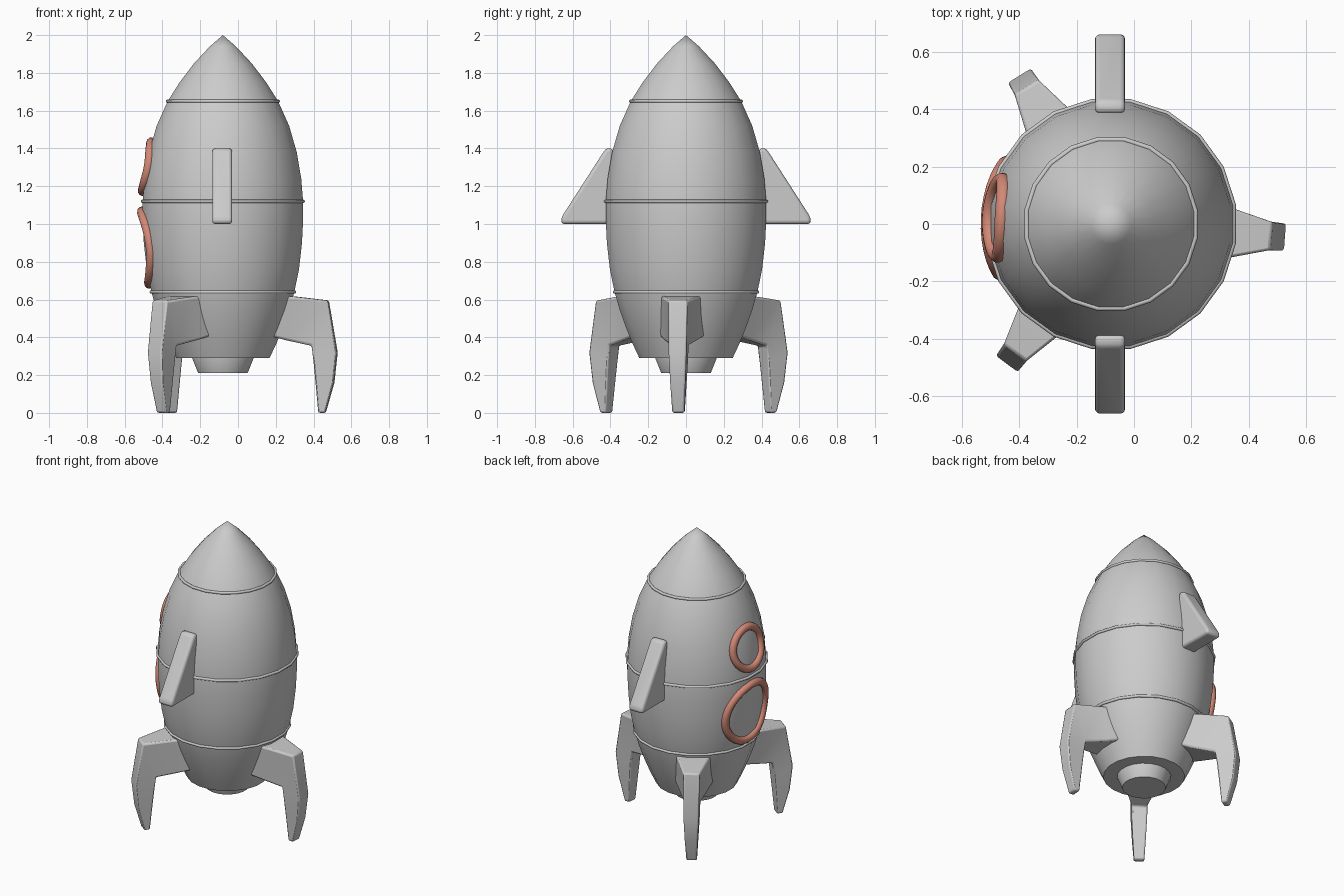
import bpy, bmesh, math
from mathutils import Vector

if "Cube" in bpy.data.objects:
    bpy.data.objects.remove(bpy.data.objects["Cube"])

AX = -0.08          # x of the rocket's axis
SIDES = 20

# Hull outline: (radius, height)
HULL = [(0.25, 0.29), (0.288, 0.37), (0.325, 0.46), (0.357, 0.55), (0.383, 0.64),
        (0.408, 0.76), (0.424, 0.9), (0.43, 1.02), (0.43, 1.12), (0.42, 1.24),
        (0.396, 1.38), (0.355, 1.52), (0.296, 1.65), (0.232, 1.75),
        (0.155, 1.85), (0.07, 1.94), (0, 2.0)]


def finish(name, bm, smooth=35, mat=None):
    bmesh.ops.recalc_face_normals(bm, faces=bm.faces)
    me = bpy.data.meshes.new(name)
    bm.to_mesh(me)
    bm.free()
    ob = bpy.data.objects.new(name, me)
    bpy.context.collection.objects.link(ob)
    if mat:
        me.materials.append(mat)
    bpy.ops.object.select_all(action='DESELECT')
    bpy.context.view_layer.objects.active = ob
    ob.select_set(True)
    bpy.ops.object.shade_smooth_by_angle(angle=math.radians(smooth))
    return ob


def bevel(ob, width, segments=3):
    m = ob.modifiers.new("Bevel", 'BEVEL')
    m.width, m.segments = width, segments
    m.limit_method = 'ANGLE'
    m.angle_limit = math.radians(30)


def loft(loops, close=False, caps=True):
    """Skin a list of equal-sized point loops."""
    bm = bmesh.new()
    rows = [[bm.verts.new(p) for p in loop] for loop in loops]
    n = len(rows[0])
    pairs = list(zip(rows, rows[1:])) + ([(rows[-1], rows[0])] if close else [])
    for a, b in pairs:
        for i in range(n):
            j = (i + 1) % n
            bm.faces.new((a[i], a[j], b[j], b[i]))
    if caps and not close:
        bm.faces.new(rows[0])
        bm.faces.new(rows[-1])
    return bm


def lathe(profile, close=False):
    loops = []
    for r, z in profile:
        angles = [math.tau * (i + 0.5) / SIDES for i in range(SIDES)]
        loops.append([(AX + max(r, 1e-5) * math.cos(a), max(r, 1e-5) * math.sin(a), z)
                      for a in angles])
    bm = loft(loops, close)
    bmesh.ops.remove_doubles(bm, verts=bm.verts, dist=1e-4)
    return bm


def hull_radius(z):
    for (r0, z0), (r1, z1) in zip(HULL, HULL[1:]):
        if z0 <= z <= z1:
            return r0 + (r1 - r0) * (z - z0) / (z1 - z0)
    return 0.25


# Hull and engine nozzle
finish("hull", lathe(HULL))
finish("engine_nozzle", lathe([(0.165, 0.31), (0.165, 0.29), (0.133, 0.212)]))

# Thin seam bands round the hull
for name, r, z in (("lower_band", 0.384, 0.64), ("middle_band", 0.431, 1.12),
                   ("upper_band", 0.297, 1.65)):
    section = [(r + 0.009 * math.cos(t * math.tau / 8), z + 0.009 * math.sin(t * math.tau / 8))
               for t in range(8)]
    finish(name, lathe(section, close=True), 60)

# Side fins: wedge profile extruded in x and mirrored in y
wedge = [(0.385, 1.0), (0.385, 1.4), (0.425, 1.4), (0.66, 1.035), (0.66, 1.0)]
fin = finish("side_fins", loft([[(x, y, z) for y, z in wedge] for x in (-0.136, -0.031)]))
bevel(fin, 0.018)
mir = fin.modifiers.new("Mirror", 'MIRROR')
mir.use_axis = (False, True, False)

# Landing legs: sections of (outer r, z, inner r, z, half width)
LEG = [(0.28, 0.625, 0.25, 0.41, 0.125), (0.40, 0.614, 0.34, 0.385, 0.092),
       (0.56, 0.595, 0.474, 0.355, 0.05), (0.607, 0.32, 0.484, 0.27, 0.047),
       (0.59, 0.16, 0.496, 0.14, 0.04), (0.545, 0.0, 0.508, 0.0, 0.032)]
for k, deg in enumerate((-4.3, 121.7, 233.3)):
    c, s = math.cos(math.radians(deg)), math.sin(math.radians(deg))
    loops = []
    for ro, zo, ri, zi, w in LEG:
        quad = ((ro, -w, zo), (ro, w, zo), (ri, w, zi), (ri, -w, zi))
        loops.append([(AX + r * c - t * s, r * s + t * c, z) for r, t, z in quad])
    bevel(finish(f"landing_leg_{k + 1}", loft(loops)), 0.01, 2)

# Porthole rims: tubes that follow the curved hull on the -x side
red = bpy.data.materials.new("rim_red")
red.diffuse_color = (0.65, 0.25, 0.18, 1)
red.use_nodes = True
red.node_tree.nodes["Principled BSDF"].inputs["Base Color"].default_value = red.diffuse_color


def on_hull(y, z):
    r = hull_radius(z)
    return Vector((AX - math.sqrt(r * r - y * y), y, z))


def rim(name, cy, cz, radius, tube=0.025, steps=32, ring=10):
    slope = (hull_radius(cz + 0.1) - hull_radius(cz - 0.1)) / 0.2
    squash = 1 / math.sqrt(1 + slope * slope)
    loops = []
    for i in range(steps):
        a = math.tau * i / steps
        u = Vector((math.cos(a), math.sin(a) * squash))
        p = on_hull(cy + radius * u.x, cz + radius * u.y)
        q = on_hull(cy + (radius + 0.02) * u.x, cz + (radius + 0.02) * u.y)
        across = (q - p).normalized()
        normal = Vector((p.x - AX, p.y, 0)).normalized()
        normal = (normal - across * normal.dot(across)).normalized()
        loops.append([p + tube * (across * math.cos(t * math.tau / ring)
                                  + normal * math.sin(t * math.tau / ring))
                      for t in range(ring)])
    finish(name, loft(loops, close=True), 60, red)


rim("lower_porthole_rim", 0.02, 0.875, 0.193)
rim("upper_porthole_rim", 0.022, 1.303, 0.132)
